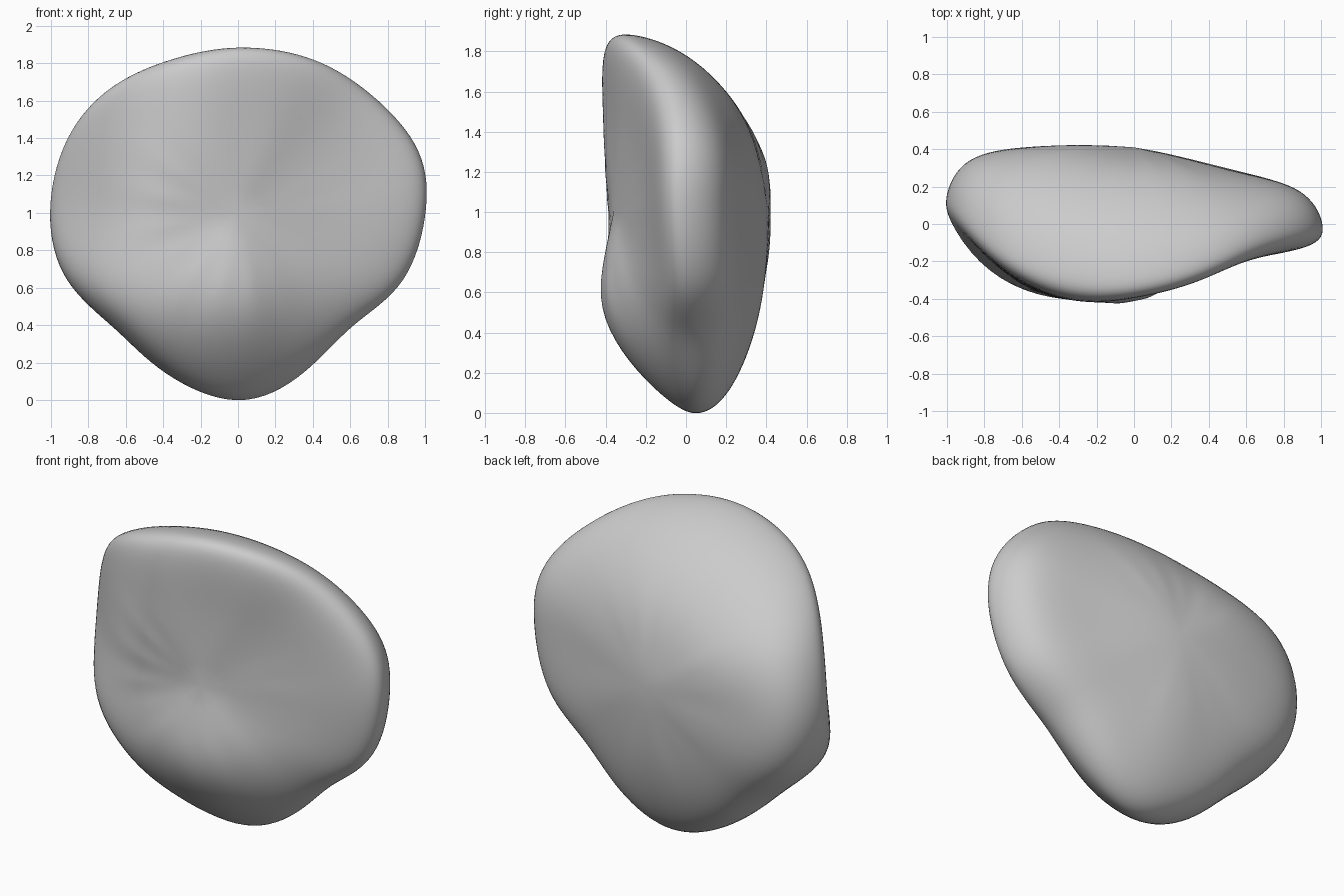
import bpy
import math
from mathutils import Vector

cube = bpy.data.objects.get("Cube")
if cube:
    bpy.data.objects.remove(cube, do_unlink=True)

# Sixteen spokes around the stone, counter-clockwise from +x, in hundredths:
# rim x, rim z, then y on the front inner, front outer, rim, back outer, back inner rings
SPOKES = [
    (100, 103, -20, -12, 0, 18, 28),
    (94, 137, -21, -13, 0, 17, 28),
    (67, 166, -26, -19, -6, 11, 28),
    (36, 183, -33, -31, -19, 4, 28),
    (0, 188, -38, -39, -27, 1, 28),
    (-34, 182, -41, -40, -25, 4, 30),
    (-67, 167, -40, -29, -14, 13, 35),
    (-91, 139, -37, -12, 6, 28, 40),
    (-100, 100, -35, -5, 14, 34, 41),
    (-91, 64, -37, -19, 10, 33, 41),
    (-65, 38, -40, -28, 6, 30, 39),
    (-39, 15, -41, -21, 7, 26, 37),
    (0, 0, -39, -10, 7, 22, 35),
    (35, 15, -33, -10, 8, 22, 33),
    (61, 40, -26, -11, 5, 22, 32),
    (88, 64, -21, -10, 3, 20, 30),
]
RING_REACH = (0.55, 0.92, 1.0, 0.88, 0.55)
MIDDLE_Z = 1.0
FRONT_Y, BACK_Y = -0.36, 0.41


def stone_cage():
    """Rings of points from the front pole, over the rim, to the back pole."""
    count = len(SPOKES)
    points = [Vector((0, FRONT_Y, MIDDLE_Z))]
    for ring, reach in enumerate(RING_REACH):
        for spoke in SPOKES:
            x, z, y = spoke[0] / 100, spoke[1] / 100, spoke[2 + ring] / 100
            points.append(Vector((x * reach, y, MIDDLE_Z + (z - MIDDLE_Z) * reach)))
    points.append(Vector((0, BACK_Y, MIDDLE_Z)))
    last = len(points) - 1
    faces = []
    for i in range(count):
        j = (i + 1) % count
        faces.append((0, 1 + i, 1 + j))
        for ring in range(len(RING_REACH) - 1):
            a = 1 + ring * count
            b = a + count
            faces.append((a + i, b + i, b + j, a + j))
        a = 1 + (len(RING_REACH) - 1) * count
        faces.append((a + i, last, a + j))
    return points, faces


# Stone body
points, faces = stone_cage()
mesh = bpy.data.meshes.new("stone")
mesh.from_pydata(points, [], faces)
mesh.update()
stone = bpy.data.objects.new("stone", mesh)
bpy.context.collection.objects.link(stone)
smooth = stone.modifiers.new("rounding", 'SUBSURF')
smooth.levels = smooth.render_levels = 3

# Push the cage outward until the rounded surface passes through the points
for step in range(5):
    bpy.context.view_layer.update()
    rounded = stone.evaluated_get(bpy.context.evaluated_depsgraph_get()).data
    shifts = [(p - rounded.vertices[i].co) * 0.7 for i, p in enumerate(points)]
    for vertex, shift in zip(mesh.vertices, shifts):
        vertex.co += shift
    mesh.update()
    mesh.update_tag()

# Plain grey stone colour
grey = bpy.data.materials.new("stone grey")
grey.use_nodes = True
colour = (0.6, 0.6, 0.6, 1.0)
grey.diffuse_color = colour
grey.node_tree.nodes["Principled BSDF"].inputs["Base Color"].default_value = colour
mesh.materials.append(grey)

# Smooth, rounded finish
bpy.ops.object.select_all(action='DESELECT')
stone.select_set(True)
bpy.context.view_layer.objects.active = stone
bpy.context.view_layer.update()
bpy.ops.object.modifier_apply(modifier=smooth.name)
bpy.ops.object.shade_smooth_by_angle(angle=math.radians(60))
